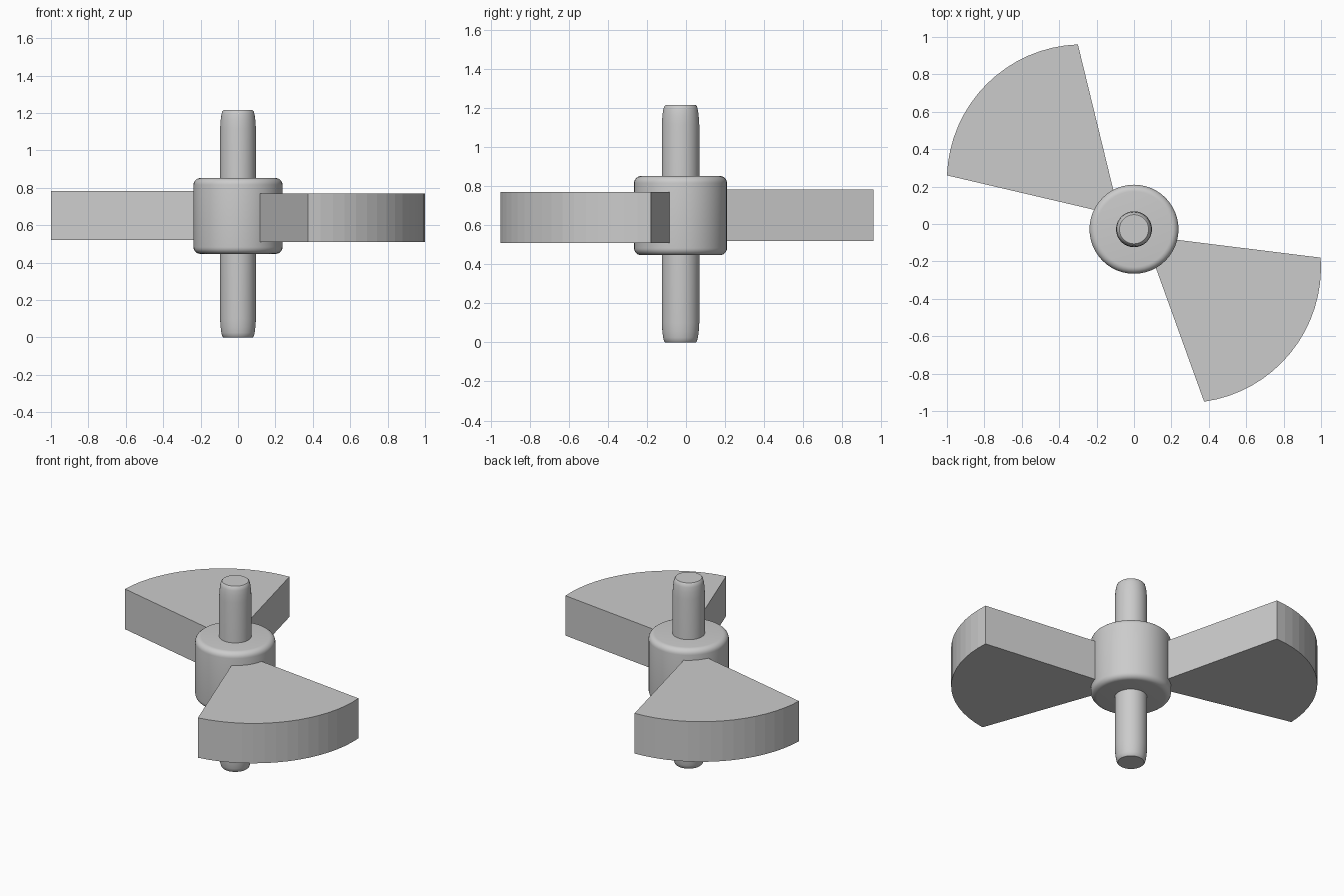
import bpy, bmesh, math
from mathutils import Vector, Matrix

if "Cube" in bpy.data.objects:
    bpy.data.objects.remove(bpy.data.objects["Cube"])

AXIS = Vector((0, -0.028, 0))   # common axis of shaft and hub


def finish(bm, name, smooth=True):
    bmesh.ops.remove_doubles(bm, verts=bm.verts, dist=1e-5)
    bmesh.ops.recalc_face_normals(bm, faces=bm.faces)
    mesh = bpy.data.meshes.new(name)
    bm.to_mesh(mesh)
    bm.free()
    ob = bpy.data.objects.new(name, mesh)
    bpy.context.collection.objects.link(ob)
    if smooth:
        bpy.ops.object.select_all(action='DESELECT')
        ob.select_set(True)
        bpy.context.view_layer.objects.active = ob
        bpy.ops.object.shade_smooth_by_angle(angle=math.radians(35))
    return ob


def lathe(name, profile, steps=48):
    """Spin an (r, z) profile around the shared axis."""
    bm = bmesh.new()
    verts = [bm.verts.new(AXIS + Vector((r, 0, z))) for r, z in profile]
    edges = [bm.edges.new(pair) for pair in zip(verts, verts[1:])]
    bmesh.ops.spin(bm, geom=verts + edges, cent=AXIS, axis=(0, 0, 1),
                   angle=math.tau, steps=steps, use_duplicate=False)
    return finish(bm, name)


def blade(name, apex, a, b, z0, z1, bulge=86, segments=16):
    """Wedge from apex to corners a and b, with a bulging arc between them."""
    a, b = Vector(a), Vector(b)
    chord = b - a
    half = math.radians(bulge / 2)
    radius = chord.length / 2 / math.sin(half)
    out = Vector((chord.y, -chord.x)).normalized()
    centre = (a + b) / 2 - out * radius * math.cos(half)
    mid = math.atan2(out.y, out.x)
    outline = [Vector(apex)]
    for i in range(segments + 1):
        t = mid - half + 2 * half * i / segments
        outline.append(centre + radius * Vector((math.cos(t), math.sin(t))))
    bm = bmesh.new()
    face = bm.faces.new([bm.verts.new((p.x, p.y, z0)) for p in outline])
    top = bmesh.ops.extrude_face_region(bm, geom=[face], use_keep_orig=True)
    moved = [g for g in top['geom'] if isinstance(g, bmesh.types.BMVert)]
    bmesh.ops.translate(bm, verts=moved, vec=(0, 0, z1 - z0))
    return finish(bm, name, smooth=False)


# Shaft with softened, tapering ends
end = [(0, 0), (0.078, 0), (0.084, 0.006), (0.089, 0.025), (0.093, 0.055), (0.096, 0.1)]
H = 1.215
lathe("shaft", end + [(r, H - z) for r, z in reversed(end)])

# Hub with rounded rims
R, LOW, HIGH, F = 0.238, 0.447, 0.852, 0.036
rim = [(R - F + F * math.sin(t), F - F * math.cos(t))
       for t in (math.radians(15 * i) for i in range(7))]
lathe("hub", [(0, LOW)] + [(r, LOW + z) for r, z in rim]
      + [(r, HIGH - z) for r, z in reversed(rim)] + [(0, HIGH)])

# Two wedge blades, corners given counter-clockwise
blade("back_blade", (-0.077, 0.044), (-0.3, 0.96), (-1.0, 0.26), 0.52, 0.783)
blade("front_blade", (0.055, -0.063), (0.375, -0.95), (0.998, -0.18), 0.509, 0.77)
